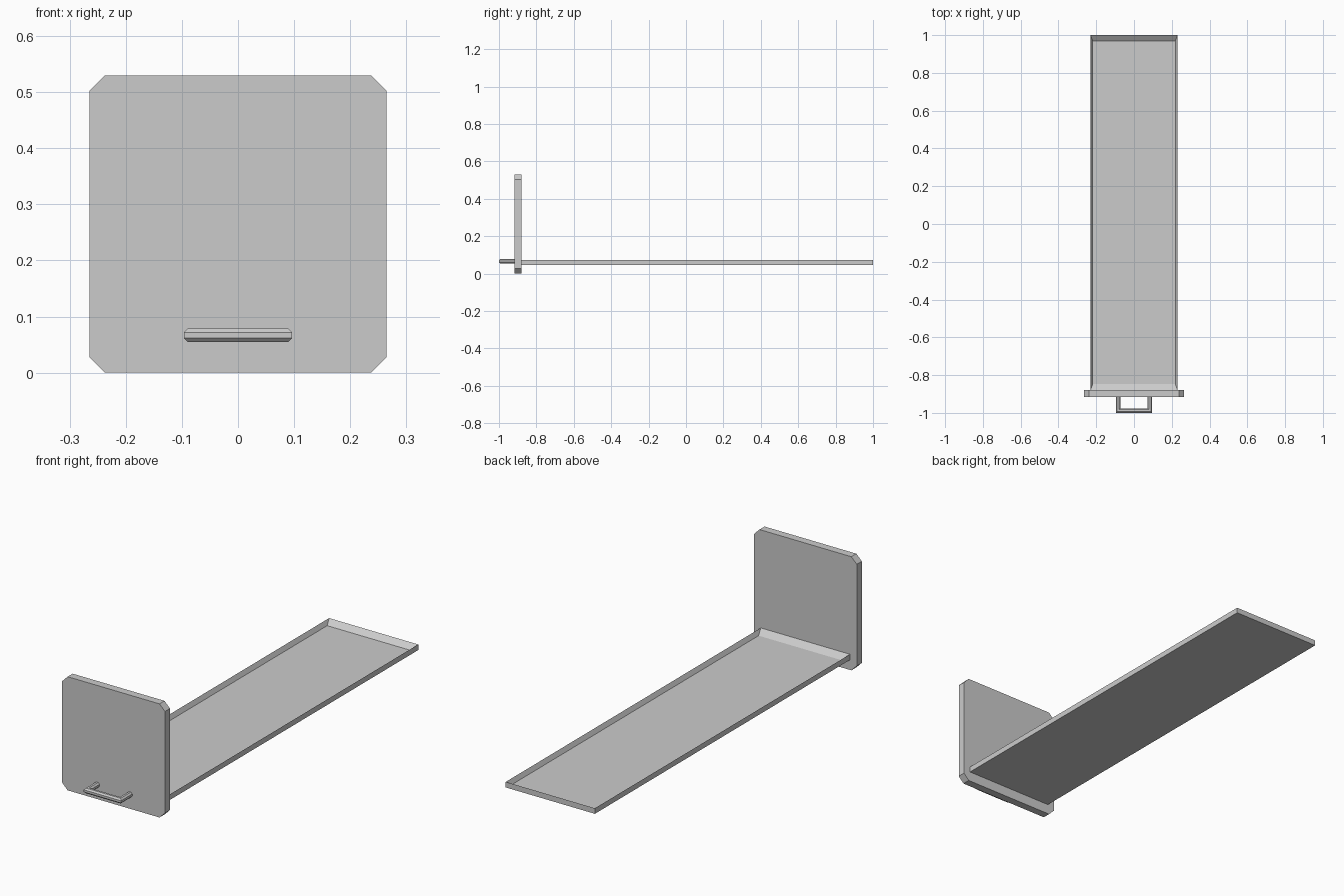
import bpy, bmesh, math

if "Cube" in bpy.data.objects:
    bpy.data.objects.remove(bpy.data.objects["Cube"])


def finish(bm, name):
    bmesh.ops.recalc_face_normals(bm, faces=bm.faces)
    mesh = bpy.data.meshes.new(name)
    bm.to_mesh(mesh)
    bm.free()
    obj = bpy.data.objects.new(name, mesh)
    bpy.context.collection.objects.link(obj)
    return obj


def loft(name, rings):
    """Join equal-sized point rings with quads and cap both ends."""
    bm = bmesh.new()
    rows = [[bm.verts.new(p) for p in ring] for ring in rings]
    n = len(rows[0])
    for a, b in zip(rows, rows[1:]):
        for i in range(n):
            j = (i + 1) % n
            bm.faces.new((a[i], a[j], b[j], b[i]))
    bm.faces.new(rows[0])
    bm.faces.new(rows[-1])
    return finish(bm, name)


def rect(hx, y0, y1, z):
    return [(-hx, y0, z), (hx, y0, z), (hx, y1, z), (-hx, y1, z)]


# Front panel: square plate with clipped corners
H, C, MID = 0.265, 0.028, 0.265
K = H - C
outline = [(-K, -H), (K, -H), (H, -K), (H, K), (K, H), (-K, H), (-H, K), (-H, -K)]
loft("front_panel", [[(x, y, MID + z) for x, z in outline] for y in (-0.917, -0.88)])

# Shallow tray: sharp outer rim with walls sloping in to a sunken floor
loft("tray", [
    rect(0.23, -0.88, 1.0, 0.047),
    rect(0.23, -0.88, 1.0, 0.073),
    rect(0.219, -0.848, 0.97, 0.052),
])

# Pull handle: octagonal bar swept round two mitred corners
R, LEG_X, BAR_Y, BAR_Z = 0.0130, 0.0845, -0.988, 0.067
octagon = [(R * math.cos(a), R * math.sin(a))
           for a in (math.pi / 8 + i * math.pi / 4 for i in range(8))]


def handle_ring(side, corner):
    return [(side * (LEG_X + u), BAR_Y - u if corner else -0.915, BAR_Z + v)
            for u, v in octagon]


loft("pull_handle", [handle_ring(-1, False), handle_ring(-1, True),
                     handle_ring(1, True), handle_ring(1, False)])
